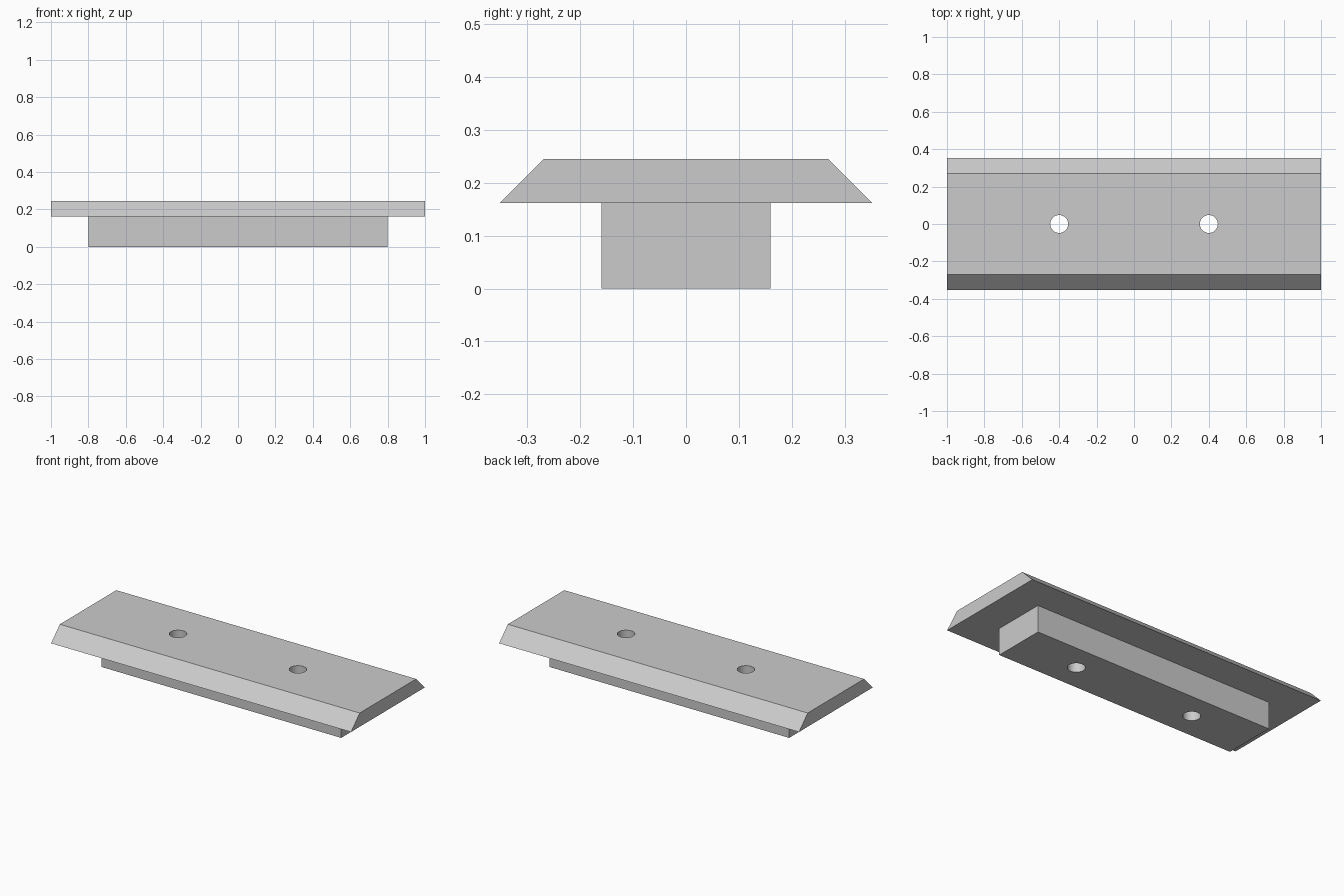
import bpy
import bmesh
import math

if "Cube" in bpy.data.objects:
    bpy.data.objects.remove(bpy.data.objects["Cube"])

PLATE_Z, TOP_Z = 0.162, 0.245

grey = bpy.data.materials.new("plain_grey")
grey.use_nodes = True
colour = (0.6, 0.6, 0.6, 1)
grey.diffuse_color = colour
grey.node_tree.nodes["Principled BSDF"].inputs["Base Color"].default_value = colour


def extrude_along_x(name, profile, half_length):
    """Sweep a (y, z) outline along x into a closed solid."""
    bm = bmesh.new()
    face = bm.faces.new([bm.verts.new((-half_length, y, z)) for y, z in profile])
    swept = bmesh.ops.extrude_face_region(bm, geom=[face])["geom"]
    verts = [v for v in swept if isinstance(v, bmesh.types.BMVert)]
    bmesh.ops.translate(bm, verts=verts, vec=(2 * half_length, 0, 0))
    bmesh.ops.recalc_face_normals(bm, faces=bm.faces)
    mesh = bpy.data.meshes.new(name)
    bm.to_mesh(mesh)
    bm.free()
    mesh.materials.append(grey)
    obj = bpy.data.objects.new(name, mesh)
    bpy.context.collection.objects.link(obj)
    return obj


def combine(target, other, operation):
    """Apply a boolean and discard the helper."""
    mod = target.modifiers.new(operation.lower(), 'BOOLEAN')
    mod.operation, mod.object, mod.solver = operation, other, 'EXACT'
    bpy.context.view_layer.objects.active = target
    bpy.ops.object.modifier_apply(modifier=mod.name)
    bpy.data.objects.remove(other)


# Top plate with sloping long edges
plate = extrude_along_x("bevelled_plate", [
    (-0.352, PLATE_Z), (0.352, PLATE_Z), (0.269, TOP_Z), (-0.269, TOP_Z)], 1.0)

# Narrower, shorter block beneath, sunk slightly into the plate and merged
rail = extrude_along_x("lower_block", [
    (-0.16, 0), (0.16, 0), (0.16, PLATE_Z + 0.02), (-0.16, PLATE_Z + 0.02)], 0.8)
combine(plate, rail, 'UNION')

# Two round screw holes right through
for x in (-0.4, 0.4):
    bpy.ops.mesh.primitive_cylinder_add(vertices=48, radius=0.048, depth=1, location=(x, 0, 0.1))
    cutter = bpy.context.object
    cutter.name = "hole_cutter"
    cutter.hide_render = True
    cutter.data.materials.append(grey)
    combine(plate, cutter, 'DIFFERENCE')

# Smooth hole walls, crisp outer edges
bpy.ops.object.select_all(action='DESELECT')
plate.select_set(True)
bpy.context.view_layer.objects.active = plate
bpy.ops.object.shade_smooth_by_angle(angle=math.radians(30))
plate.name = "mounting_rail"
